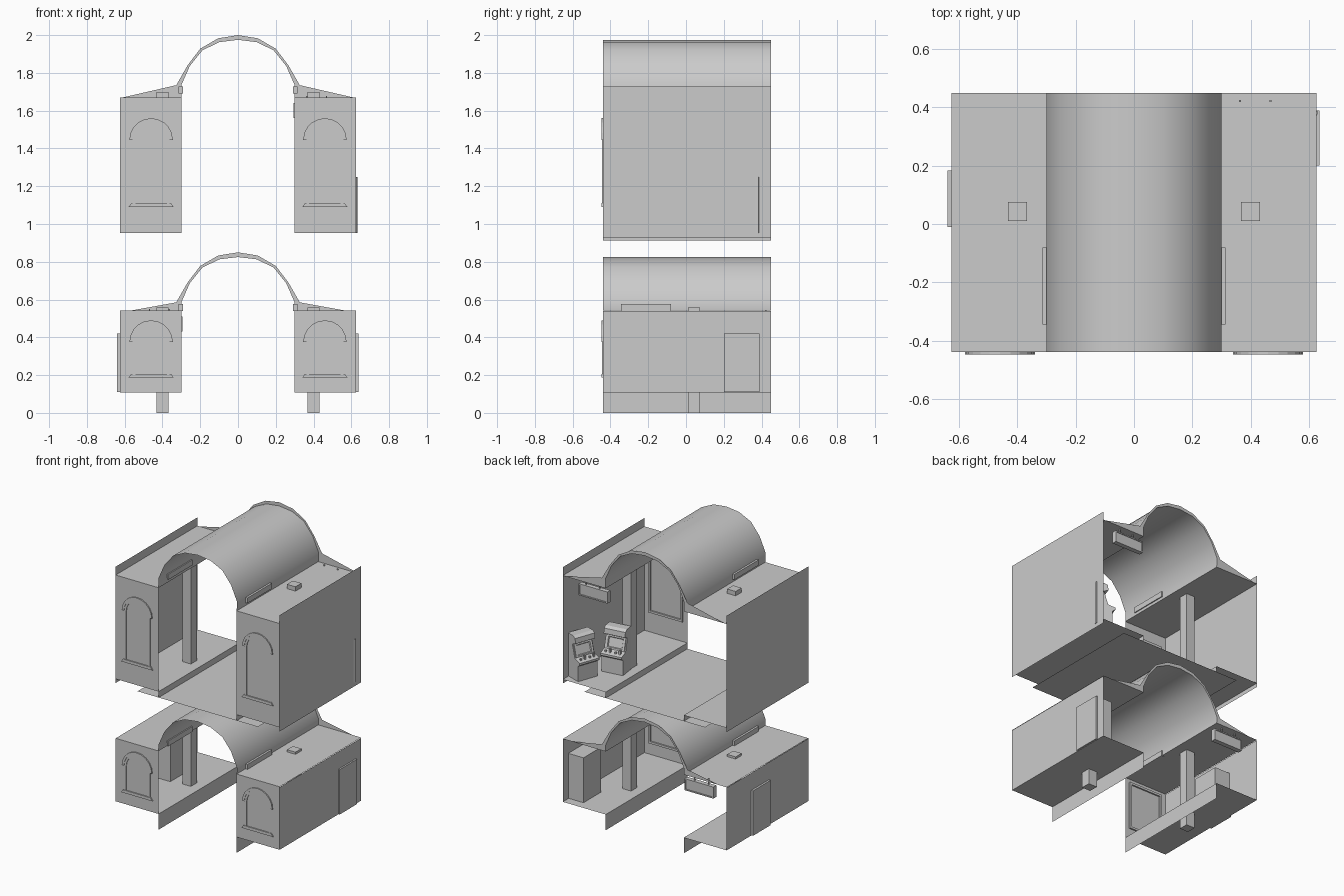
import bpy, bmesh, math
from mathutils import Matrix, Vector

if "Cube" in bpy.data.objects:
    bpy.data.objects.remove(bpy.data.objects["Cube"])

Y0, Y1 = -0.44, 0.45      # front and back ends
XI, XO = 0.298, 0.626     # inner edge and outer wall of the side rooms


def mesh(name, verts, faces, smooth=False):
    me = bpy.data.meshes.new(name)
    me.from_pydata(verts, [], faces)
    me.update()
    ob = bpy.data.objects.new(name, me)
    bpy.context.collection.objects.link(ob)
    for p in me.polygons:
        p.use_smooth = smooth
    return ob


def box(name, x, y, z):
    bm = bmesh.new()
    bmesh.ops.create_cube(bm, size=1)
    for v in bm.verts:
        v.co = [(r[0] + r[1]) / 2 + c * abs(r[1] - r[0]) for r, c in zip((x, y, z), v.co)]
    me = bpy.data.meshes.new(name)
    bm.to_mesh(me)
    bm.free()
    ob = bpy.data.objects.new(name, me)
    bpy.context.collection.objects.link(ob)
    return ob


def sheet(name, profile, smooth=False):
    """Open xz profile swept from front to back as a thin surface."""
    n = len(profile)
    verts = [(x, y, z) for y in (Y0, Y1) for x, z in profile]
    return mesh(name, verts, [(i, i + 1, n + i + 1, n + i) for i in range(n - 1)], smooth)


def band(name, a, b, y0, y1, closed=False):
    """Solid strip between two xz outlines, with thickness along y."""
    n = len(a)
    verts = [(x, y, z) for y in (y0, y1) for line in (a, b) for x, z in line]
    faces = []
    for i in range(n if closed else n - 1):
        j = (i + 1) % n
        faces += [(i, j, n + j, n + i), (2*n + i, 3*n + i, 3*n + j, 2*n + j),
                  (i, 2*n + i, 2*n + j, j), (n + i, n + j, 3*n + j, 3*n + i)]
    if not closed:
        faces += [(0, n, 3*n, 2*n), (n - 1, 3*n - 1, 4*n - 1, 2*n - 1)]
    return mesh(name, verts, faces)


def prism(name, pts, axis_fn, w0, w1):
    n = len(pts)
    verts = [axis_fn(p, w) for w in (w0, w1) for p in pts]
    faces = [(i, (i + 1) % n, n + (i + 1) % n, n + i) for i in range(n)]
    faces += [tuple(range(n))[::-1], tuple(range(n, 2 * n))]
    return mesh(name, verts, faces)


def arc(cx, cz, r, n=10):
    return [(cx + r * math.cos(math.pi * i / n), cz + r * math.sin(math.pi * i / n))
            for i in range(n + 1)]


def mirror_profile(half):
    return half + [(-x, z) for x, z in half[-2::-1]]


INNER = [(0.300, 0), (0.255, 0.102), (0.188, 0.185), (0.098, 0.228), (0, 0.240)]
OUTER = [(0.327, 0), (0.267, 0.105), (0.200, 0.193), (0.105, 0.248), (0, 0.265)]


def storey(tag, base, floor, ceil, shoulder, wall, sill, top, wing):
    # vault and the flat ring on its back end
    inner = [(XI, ceil)] + [(x, z + shoulder) for x, z in INNER]
    outer = [(wing, ceil)] + [(x, z + shoulder) for x, z in OUTER]
    sheet(tag + "_vault", mirror_profile(inner), True)
    a, b = mirror_profile(inner), mirror_profile(outer)
    n = len(a)
    mesh(tag + "_vault_end", [(x, Y1, z) for x, z in a + b],
         [(i, i + 1, n + i + 1, n + i) for i in range(n - 1)])
    for s, side in ((-1, "_left"), (1, "_right")):
        t = tag + side
        X = lambda p, q: tuple(sorted((s * p, s * q)))
        # room shell
        sheet(t + "_ceiling", [(s * XI, ceil), (s * XO, ceil)])
        sheet(t + "_floor", [(s * XO, floor), (s * XI, floor), (s * XI, base)])
        sheet(t + "_outer_wall", [(s * XO, wall[0]), (s * XO, wall[1])])
        mesh(t + "_front_panel", [(s * x, Y0, z) for x, z in
             ((XI, floor), (XO, floor), (XO, ceil), (XI, ceil))], [(0, 1, 2, 3)])
        # arched front window: frame, hood and sill
        c, spring = s * 0.46, top - 0.115
        fr = [[(c + r, sill + 0.02)] + arc(c, spring, r) + [(c - r, sill + 0.02)]
              for r in (0.083, 0.098)]
        band(t + "_window_frame", fr[0], fr[1], Y0 - 0.005, Y0)
        band(t + "_window_hood", arc(c, spring, 0.098), arc(c, spring, 0.115), Y0 - 0.008, Y0)
        prism(t + "_window_sill", [(c - 0.12, sill), (c + 0.12, sill),
              (c + 0.105, sill + 0.02), (c - 0.105, sill + 0.02)],
              lambda p, w: (p[0], w, p[1]), Y0 - 0.008, Y0)
        # square frame on the inside of the panel
        rect = lambda d: [(c - 0.13 + d, sill + d), (c + 0.13 - d, sill + d),
                          (c + 0.13 - d, top + 0.03 - d), (c - 0.13 + d, top + 0.03 - d)]
        band(t + "_inner_window_frame", rect(0.015), rect(0), Y0, Y0 + 0.01, True)
        # pillar and the light strip at the vault foot
        box(t + "_pillar", X(0.367, 0.432), (0.01, 0.075),
            (base if base == 0 else floor, ceil + 0.03 if base else ceil + 0.015))
        box(t + "_light_strip", X(0.292, 0.314), (-0.345, -0.08),
            (shoulder - 0.045, shoulder - 0.008))


def hanging_sign(tag, s, z0, z1, ceil):
    xs = sorted((s * 0.294, s * 0.515))
    box(tag + "_sign_board", xs, (0.41, 0.432), (z0, z1))
    for y in (0.408, 0.434):
        rect = lambda d: [(xs[0] + d, z0 + d), (xs[1] - d, z0 + d),
                          (xs[1] - d, z1 - d), (xs[0] + d, z1 - d)]
        band(tag + "_sign_rim", rect(0.008), rect(0), y - 0.003, y + 0.003, True)
    for x in (0.36, 0.465):
        box(tag + "_sign_hanger", sorted((s * x, s * x + s * 0.007)), (0.418, 0.425),
            (z1, ceil + 0.008))


def game_cabinet(tag, x, y, z, angle):
    """Cabinet whose front faces local +y."""
    prof = [(-0.06, 0), (0.05, 0), (0.05, 0.105), (0.068, 0.118), (0.068, 0.132), (0.015, 0.148),
            (-0.012, 0.235), (0.022, 0.25), (0.018, 0.285), (-0.005, 0.297), (-0.06, 0.297)]
    parts = [prism(tag + "_body", prof, lambda p, w: (w, p[0], p[1]), -0.075, 0.075)]
    # sloping screen surround
    d = Vector((0, -0.027, 0.087)).normalized()
    nrm = Vector((0, d.z, -d.y))
    o = Vector((0, 0.0015, 0.1915))
    scr = lambda hw, hh: [o + Vector((i * hw, 0, 0)) + d * (j * hh)
                          for i, j in ((-1, -1), (1, -1), (1, 1), (-1, 1))]
    v = scr(0.068, 0.043) + [p + nrm * 0.008 for p in scr(0.068, 0.043)] + \
        [p + nrm * 0.008 for p in scr(0.052, 0.034)] + [p + nrm * 0.001 for p in scr(0.048, 0.03)]
    f = [(k + i, k + (i + 1) % 4, k + 4 + (i + 1) % 4, k + 4 + i) for k in (0, 4, 8) for i in range(4)]
    parts.append(mesh(tag + "_screen", v, f + [(12, 13, 14, 15)]))
    # sticks and buttons
    for i, bx in enumerate((-0.05, -0.02, 0.02, 0.05)):
        h = 0.022 if i % 2 == 0 else 0.008
        parts.append(box(tag + "_control", (bx - 0.006, bx + 0.006), (0.036, 0.048),
                         (0.136, 0.142 + h)))
    m = Matrix.Translation((x, y, z)) @ Matrix.Rotation(angle, 4, 'Z')
    for ob in parts:
        ob.data.transform(m)


storey("lower", 0, 0.108, 0.543, 0.585, (0.108, 0.54), 0.187, 0.49, 0.56)
storey("upper", 0.912, 0.953, 1.67, 1.735, (0.925, 1.728), 1.09, 1.56, 0.61)

# sunken walkway between the upper rooms
sheet("upper_walkway", [(-0.46, 0.912), (0.46, 0.912)])

# hanging signs at the back
hanging_sign("lower", -1, 0.43, 0.51, 0.543)
hanging_sign("upper", 1, 1.56, 1.64, 1.67)

# door booths through the lower outer walls
box("right_door_booth", (0.51, 0.637), (0.20, 0.39), (0.11, 0.42))
box("left_door_booth", (-0.64, -0.51), (-0.01, 0.183), (0.11, 0.42))

# game cabinets in the upper right room
game_cabinet("wall_game", 0.55, 0.335, 0.953, math.radians(70))
game_cabinet("pillar_game", 0.43, 0.15, 0.953, math.radians(8))
